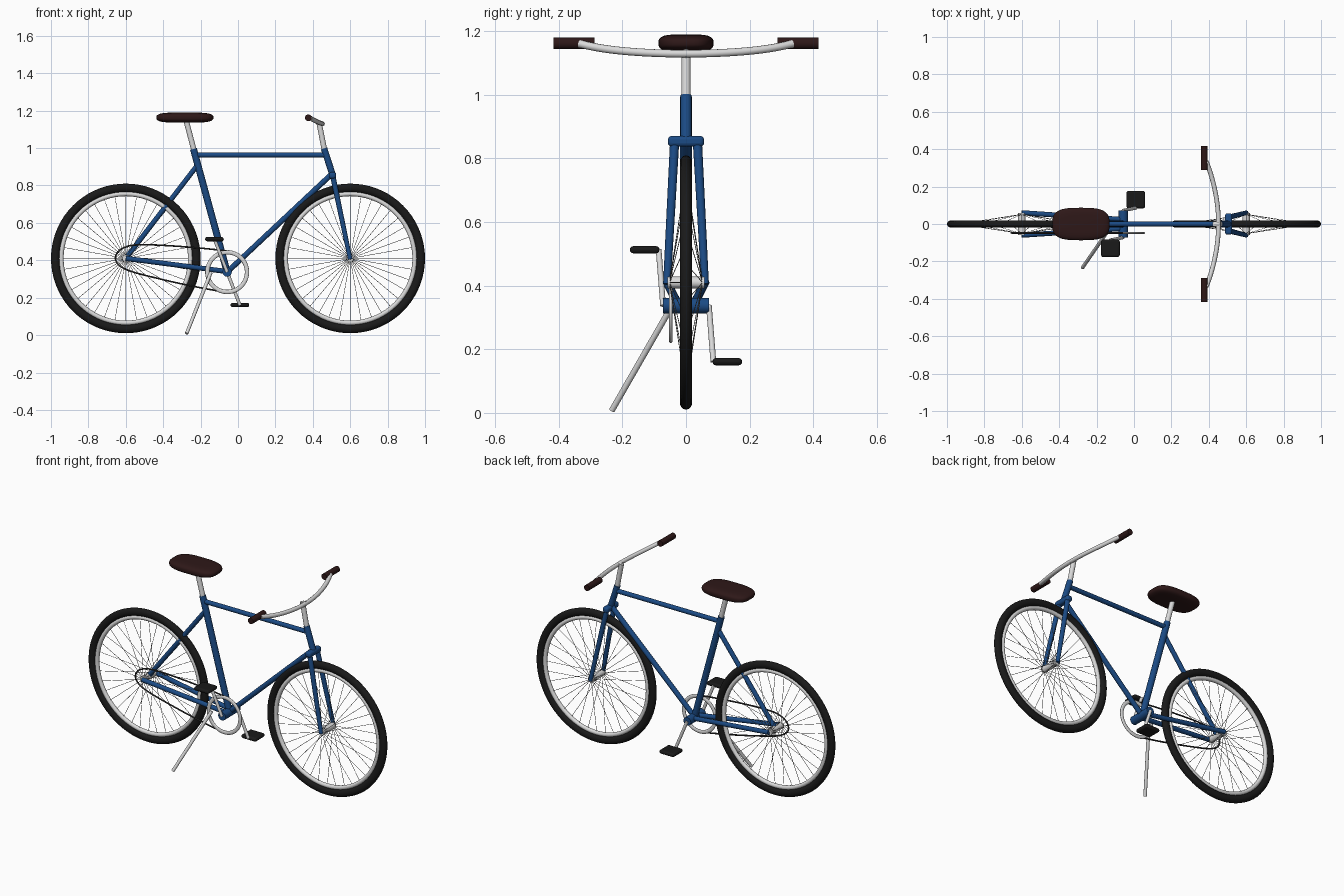
import bpy
import math
from mathutils import Vector

cube = bpy.data.objects.get("Cube")
if cube:
    bpy.data.objects.remove(cube, do_unlink=True)


def material(name, color, rough=0.5):
    m = bpy.data.materials.new(name)
    m.use_nodes = True
    m.diffuse_color = (*color, 1)
    bsdf = m.node_tree.nodes["Principled BSDF"]
    bsdf.inputs["Base Color"].default_value = (*color, 1)
    bsdf.inputs["Roughness"].default_value = rough
    return m


BLUE = material("frame blue", (0.011, 0.07, 0.235))
SILVER = material("silver", (0.7, 0.7, 0.7))
RUBBER = material("black rubber", (0.01, 0.01, 0.01))
BROWN = material("brown leather", (0.027, 0.009, 0.009))
STEEL = material("dark steel", (0.03, 0.03, 0.03))
SPOKE = material("spoke grey", (0.15, 0.15, 0.15))


def finish(ob, name, mat):
    ob.name = name
    ob.data.materials.append(mat)
    bpy.ops.object.shade_smooth_by_angle(angle=math.radians(40))
    return ob


def tube(name, a, b, r, mat, sides=20, r2=None):
    """Straight round bar from a to b, optionally tapered."""
    a, b = Vector(a), Vector(b)
    d = b - a
    bpy.ops.mesh.primitive_cone_add(vertices=sides, radius1=r, radius2=r if r2 is None else r2,
                                    depth=d.length, location=(a + b) / 2,
                                    rotation=d.to_track_quat("Z", "Y").to_euler())
    return finish(bpy.context.object, name, mat)


def ring(name, center, major, minor, flat, mat):
    """Torus around the y axis, flattened sideways."""
    bpy.ops.mesh.primitive_torus_add(major_segments=72, minor_segments=14, major_radius=major,
                                     minor_radius=minor, location=center,
                                     rotation=(math.pi / 2, 0, 0))
    bpy.context.object.scale.z = flat
    return finish(bpy.context.object, name, mat)


def wire(name, points, r, mat):
    """Round bar swept along a smooth path."""
    cu = bpy.data.curves.new(name, "CURVE")
    cu.dimensions = "3D"
    cu.bevel_depth, cu.bevel_resolution, cu.use_fill_caps = r, 3, True
    sp = cu.splines.new("NURBS")
    sp.points.add(len(points) - 1)
    for p, co in zip(sp.points, points):
        p.co = (*co, 1)
    sp.use_endpoint_u, sp.order_u, sp.resolution_u = True, 4, 10
    ob = bpy.data.objects.new(name, cu)
    bpy.context.collection.objects.link(ob)
    cu.materials.append(mat)
    return ob


def block(name, center, size, bevel, mat):
    """Box with rounded edges."""
    bpy.ops.mesh.primitive_cube_add(size=1, location=center)
    ob = bpy.context.object
    ob.scale = size
    bpy.ops.object.transform_apply(location=False, rotation=False, scale=True)
    mod = ob.modifiers.new("rounding", "BEVEL")
    mod.width, mod.segments = bevel, 3
    return finish(ob, name, mat)


AXLE_Z = 0.41
REAR, FRONT = -0.6, 0.6
BB = Vector((-0.058, 0, 0.337))       # bottom bracket
HEAD_LOW, HEAD_TOP = (0.508, 0, 0.85), (0.46, 0, 0.998)
SEAT_TOP = (-0.238, 0, 0.995)

# Wheels: tyre, rim, hub and alternating spokes
for label, x in (("rear", REAR), ("front", FRONT)):
    c = Vector((x, 0, AXLE_Z))
    ring(label + "_tyre", c, 0.377, 0.0228, 0.86, RUBBER)
    ring(label + "_rim", c, 0.345, 0.0125, 1.0, SILVER)
    tube(label + "_hub", c - Vector((0, 0.058, 0)), c + Vector((0, 0.058, 0)), 0.019, SILVER)
    count = 36
    for i in range(count):
        t = 2 * math.pi * i / count
        out = Vector((math.cos(t), 0, math.sin(t)))
        side = Vector((0, 0.05 if i % 2 else -0.05, 0))
        tube(f"{label}_spoke_{i + 1}", c + out * 0.015 + side, c + out * 0.34, 0.0012, SPOKE, 6)

# Main frame
tube("seat_tube", BB, SEAT_TOP, 0.0185, BLUE)
tube("top_tube", (-0.23, 0, 0.963), (0.473, 0, 0.963), 0.0135, BLUE)
tube("down_tube", BB, (0.5, 0, 0.86), 0.0145, BLUE)
tube("head_tube", HEAD_LOW, HEAD_TOP, 0.0175, BLUE)
tube("seat_stay", (-0.212, 0, 0.915), (REAR, 0, AXLE_Z), 0.0135, BLUE)
tube("bottom_bracket", BB - Vector((0, 0.072, 0)), BB + Vector((0, 0.072, 0)), 0.025, BLUE)
block("fork_crown", (0.506, 0, 0.854), (0.038, 0.114, 0.034), 0.012, BLUE)

# Paired fork legs and chain stays
for label, s in (("left", 1), ("right", -1)):
    tube("fork_leg_" + label, (0.507, 0.036 * s, 0.85), (FRONT, 0.06 * s, AXLE_Z - 0.005),
         0.0145, BLUE, r2=0.012)
    tube("chain_stay_" + label, (-0.06, 0.024 * s, 0.34), (REAR, 0.06 * s, AXLE_Z),
         0.0135, BLUE)

# Seat post and saddle
tube("seat_post", (-0.232, 0, 0.975), (-0.278, 0, 1.15), 0.0145, SILVER)
bpy.ops.mesh.primitive_uv_sphere_add(segments=48, ring_count=24, radius=1)
saddle = bpy.context.object
for v in saddle.data.vertices:        # squared-off ellipsoid
    horizontal = math.hypot(v.co.x, v.co.y)
    swell = horizontal ** 0.45
    if horizontal > 1e-6:
        cx, cy = v.co.x / horizontal, v.co.y / horizontal
        v.co.x = math.copysign(abs(cx) ** 0.64, cx) * swell
        v.co.y = math.copysign(abs(cy) ** 0.64, cy) * swell
    v.co.z = math.copysign(abs(v.co.z) ** 0.75, v.co.z)
saddle.scale = (0.153, 0.087, 0.027)
saddle.location = (-0.284, 0, 1.163)
finish(saddle, "saddle", BROWN)

# Stem, swept handlebar and grips
tube("stem", (0.463, 0, 0.985), (0.433, 0, 1.137), 0.0145, SILVER)
half_bar = [(0.386, 0.335, 1.161), (0.413, 0.27, 1.144), (0.447, 0.13, 1.131)]
bar = half_bar + [(0.454, 0, 1.129)] + [(x, -y, z) for x, y, z in reversed(half_bar)]
wire("handlebar", bar, 0.0125, SILVER)
tube("stem_clamp", (0.431, 0, 1.126), (0.455, 0, 1.131), 0.0135, SILVER)
for label, s in (("left", 1), ("right", -1)):
    tube("grip_" + label, (0.376, 0.288 * s, 1.162), (0.376, 0.416 * s, 1.162), 0.018, BROWN)

# Cranks and pedals, half a turn apart
for label, s in (("left", 1), ("right", -1)):
    px, pz = BB.x + 0.068 * s, BB.z - 0.176 * s
    tube("crank_" + label, (BB.x, 0.072 * s, BB.z), (px, 0.086 * s, pz), 0.009, SILVER)
    block("pedal_" + label, (px, 0.13 * s, pz), (0.1, 0.093, 0.023), 0.011, RUBBER)

# Chainring and chain, which loops behind the rear hub
DRIVE_Y = -0.048
ring("chainring", (BB.x, DRIVE_Y, BB.z), 0.106, 0.0115, 0.55, SILVER)
loop = [(-0.06, 0.45), (-0.2, 0.467), (-0.45, 0.485), (-0.61, 0.485), (-0.672, 0.417),
        (-0.63, 0.353), (-0.48, 0.315), (-0.25, 0.26), (-0.06, 0.228)]
wire("chain", [(x, DRIVE_Y, z) for x, z in loop], 0.0045, STEEL)

# Kickstand
tube("kickstand", (-0.145, -0.045, 0.335), (-0.275, -0.233, 0.008), 0.0095, SILVER)
